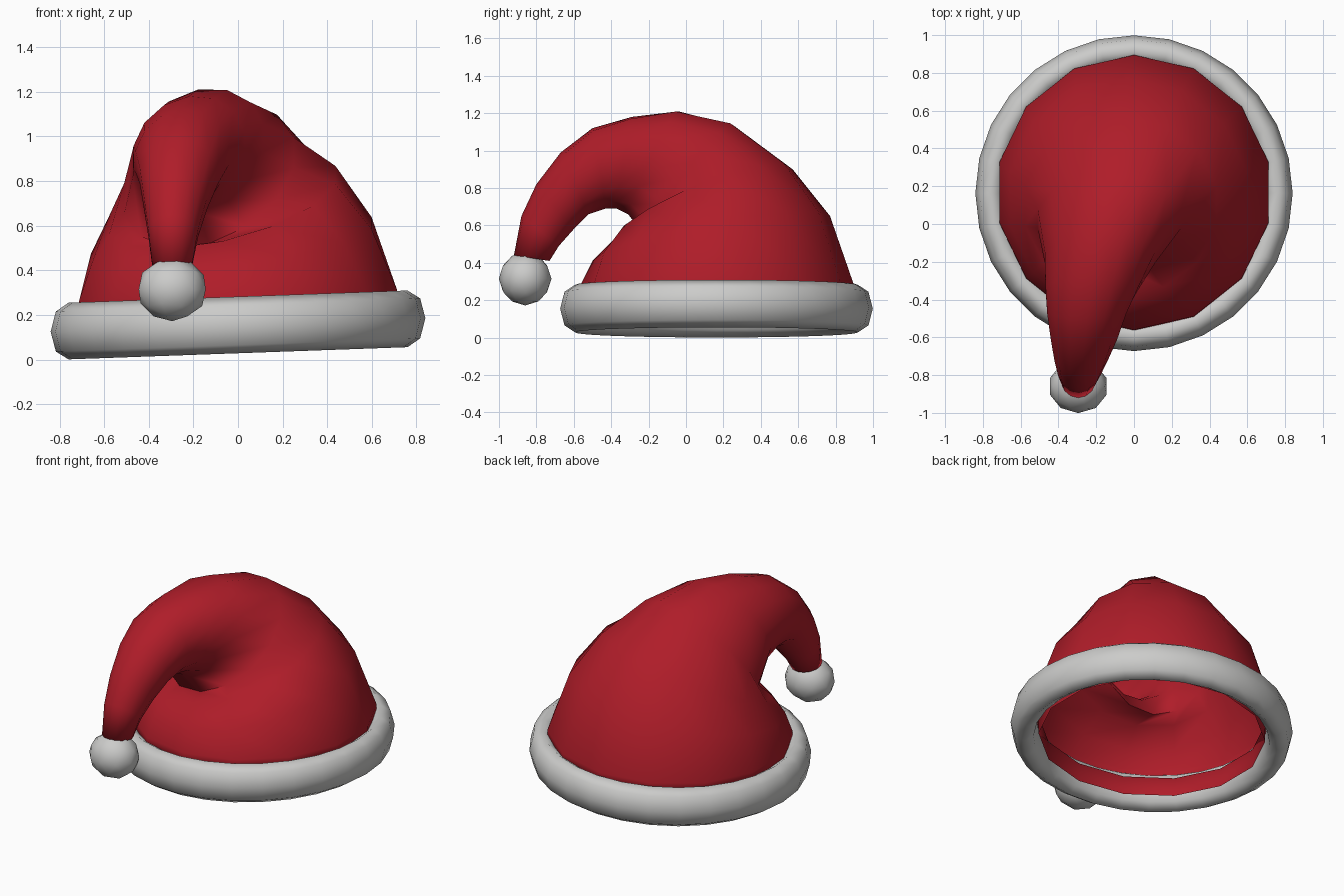
import bpy, bmesh, math
from mathutils import Vector

if "Cube" in bpy.data.objects:
    bpy.data.objects.remove(bpy.data.objects["Cube"])


def material(name, rgb):
    m = bpy.data.materials.new(name)
    m.diffuse_color = (*rgb, 1)
    m.use_nodes = True
    m.node_tree.nodes["Principled BSDF"].inputs["Base Color"].default_value = m.diffuse_color
    return m


red = material("red felt", (0.43, 0.012, 0.022))
white = material("white fur", (0.60, 0.60, 0.59))


def finish(bm, name, mat, angle):
    bmesh.ops.recalc_face_normals(bm, faces=bm.faces[:])
    me = bpy.data.meshes.new(name)
    bm.to_mesh(me)
    bm.free()
    me.materials.append(mat)
    ob = bpy.data.objects.new(name, me)
    bpy.context.collection.objects.link(ob)
    bpy.ops.object.select_all(action='DESELECT')
    ob.select_set(True)
    bpy.context.view_layer.objects.active = ob
    bpy.ops.object.shade_smooth_by_angle(angle=math.radians(angle))
    return ob


def bridge(bm, a, b):
    n = len(a)
    for i in range(n):
        j = (i + 1) % n
        bm.faces.new((a[i], a[j], b[j], b[i]))


# Drooping hat: each ring is (back y, back z, front y, front z, centre x, half width, sideways slope)
RINGS = [
    (0.838, 0.085, -0.508, 0.085, 0, 0.673, 0.036),
    (0.838, 0.205, -0.508, 0.205, 0, 0.673, 0.036),
    (0.895, 0.235, -0.565, 0.235, 0, 0.73, 0.036),
    (0.895, 0.29, -0.56, 0.29, 0, 0.73, 0.036),
    (0.77, 0.65, -0.50, 0.41, -0.03, 0.645, 0.13),
    (0.57, 0.90, -0.38, 0.53, -0.07, 0.52, 0.22),
    (0.26, 1.13, -0.20, 0.52, -0.13, 0.39, 0.27),
    (-0.04, 1.21, -0.31, 0.66, -0.18, 0.30, 0.20),
    (-0.29, 1.18, -0.37, 0.69, -0.22, 0.255, 0.13),
    (-0.50, 1.12, -0.43, 0.69, -0.25, 0.215, 0.08),
    (-0.67, 0.99, -0.52, 0.66, -0.265, 0.18, 0),
    (-0.80, 0.82, -0.60, 0.58, -0.28, 0.145, 0),
    (-0.88, 0.65, -0.68, 0.49, -0.29, 0.115, 0),
    (-0.92, 0.44, -0.73, 0.41, -0.295, 0.092, 0),
]
SIDES = 14
bm = bmesh.new()
prev = None
for by, bz, fy, fz, cx, w, slope in RINGS:
    mid = Vector((cx, (by + fy) / 2, (bz + fz) / 2))
    u = Vector((0, (by - fy) / 2, (bz - fz) / 2))
    v = Vector((w, 0, w * slope))
    ring = []
    for i in range(SIDES):
        t = math.tau * i / SIDES
        ring.append(bm.verts.new(mid + u * math.cos(t) + v * math.sin(t)))
    if prev:
        bridge(bm, prev, ring)
    prev = ring
bm.faces.new(prev)
finish(bm, "hat_body", red, 100)

# Fur brim: tall oval tube, slightly tilted sideways
bm = bmesh.new()
N, M = 28, 8
loops = []
for i in range(N):
    a = math.tau * i / N
    loop = []
    for k in range(M):
        p = math.tau * k / M
        r = 0.76 + 0.08 * math.cos(p)
        x, y = r * math.sin(a), r * math.cos(a)
        loop.append(bm.verts.new((x, 0.163 + y * 0.995, 0.155 + 0.036 * x + 0.127 * math.sin(p))))
    loops.append(loop)
for i in range(N):
    bridge(bm, loops[i], loops[(i + 1) % N])
finish(bm, "fur_brim", white, 80)

# Pompom on the tip
bm = bmesh.new()
bmesh.ops.create_icosphere(bm, subdivisions=2, radius=1)
bmesh.ops.scale(bm, vec=(0.158, 0.141, 0.143), verts=bm.verts[:])
bmesh.ops.translate(bm, vec=(-0.295, -0.86, 0.315), verts=bm.verts[:])
finish(bm, "pompom", white, 80)
